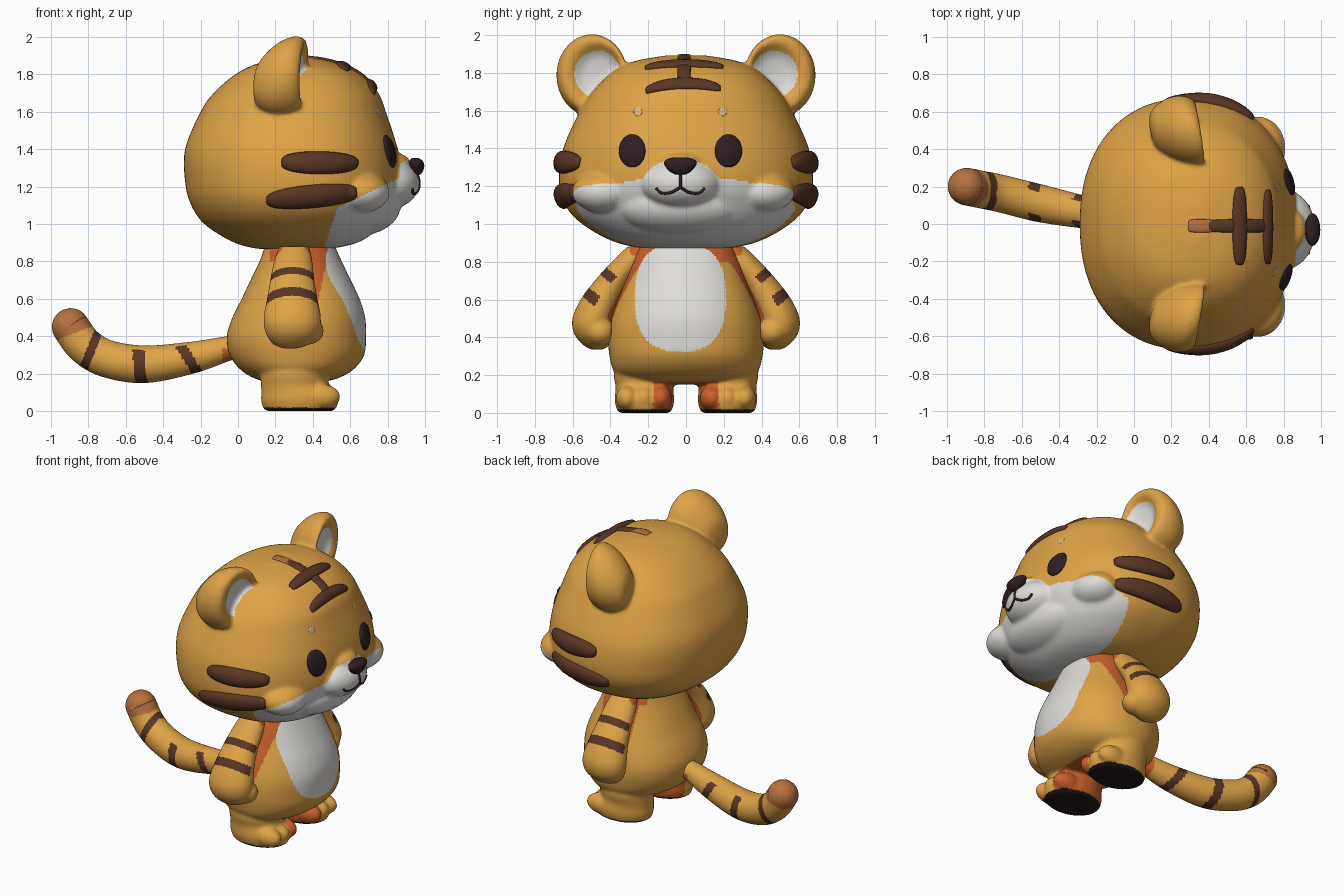
import bpy, bmesh
from math import sin, cos, pi, tau, sqrt
from mathutils import Vector
from mathutils.bvhtree import BVHTree

cube = bpy.data.objects.get("Cube")
if cube:
    bpy.data.objects.remove(cube)


def material(name, *rgb):
    m = bpy.data.materials.new(name)
    m.use_nodes = True
    m.diffuse_color = (*rgb, 1)
    m.node_tree.nodes["Principled BSDF"].inputs["Base Color"].default_value = (*rgb, 1)
    return m


TAN = material("golden fur", .74, .37, .063)
WHITE = material("white fur", .74, .72, .69)
RUST = material("rust fur", .60, .12, .025)
BROWN = material("brown stripe", .10, .036, .018)
DARK = material("dark eye", .028, .013, .016)
TIP = material("tail tip", .47, .165, .05)
SOLE = material("dark sole", .016, .009, .009)
PALE = material("pale spot", .68, .45, .23)
MID = -.03  # the face and belly sit slightly off centre


def finish(name, bm, mats, rule=None):
    """Turn a bmesh into a smooth object, colouring faces by a rule."""
    bmesh.ops.recalc_face_normals(bm, faces=bm.faces)
    bm.normal_update()
    for f in bm.faces:
        f.smooth = True
        if rule:
            f.material_index = mats.index(rule(f.calc_center_median(), f.normal))
    mesh = bpy.data.meshes.new(name)
    bm.to_mesh(mesh)
    bm.free()
    for m in mats:
        mesh.materials.append(m)
    obj = bpy.data.objects.new(name, mesh)
    bpy.context.collection.objects.link(obj)
    return obj


def fuse(name, parts, voxel, rounds, mats, rule):
    """Melt overlapping parts into one soft surface."""
    bm = bmesh.new()
    for part in parts:
        bm.from_mesh(part.data)
        bpy.data.objects.remove(part)
    raw = finish(name + "_raw", bm, [TAN])
    remesh = raw.modifiers.new("remesh", "REMESH")
    remesh.mode, remesh.voxel_size = "VOXEL", voxel
    soften = raw.modifiers.new("soften", "SMOOTH")
    soften.factor, soften.iterations = .5, rounds
    bm = bmesh.new()
    bm.from_object(raw, bpy.context.evaluated_depsgraph_get())
    bpy.data.objects.remove(raw)
    return finish(name, bm, mats, rule)


def skin(name, rings, mats, rule=None):
    """Join rings of points into a closed surface."""
    bm = bmesh.new()
    loops = [[bm.verts.new(p) for p in ring] for ring in rings]
    n = len(loops[0])
    for a, b in zip(loops, loops[1:]):
        for i in range(n):
            j = (i + 1) % n
            bm.faces.new((a[i], a[j], b[j], b[i]))
    for loop, ring in ((loops[0], rings[0]), (loops[-1], rings[-1])):
        pole = bm.verts.new(sum(ring, Vector()) / n)
        for i in range(n):
            bm.faces.new((loop[i], loop[(i + 1) % n], pole))
    return finish(name, bm, mats, rule)


def resample(rows, k=5):
    """Smooth curve through rows of numbers."""
    rows = [Vector(r) for r in rows]
    ext = [rows[0]] + rows + [rows[-1]]
    out = []
    for p, a, b, q in zip(ext, ext[1:], ext[2:], ext[3:]):
        for i in range(k):
            t = i / k
            out.append(a + (b - p) * (t / 2) + (2 * p - 5 * a + 4 * b - q) * (t * t / 2)
                       + (3 * a - p - 3 * b + q) * (t ** 3 / 2))
    return out + [rows[-1]]


def power(v, p):
    return (1 if v > 0 else -1) * abs(v) ** (2 / p)


def loft(name, rows, mat=TAN, n=80, p=2, side=1):
    """Stack of level ovals; each row is z, x, y, x radius, y radius."""
    return skin(name, [[Vector((x + max(rx, .005) * power(cos(tau * i / n), p),
                                side * (y + max(ry, .005) * power(sin(tau * i / n), p)), z))
                        for i in range(n)] for z, x, y, rx, ry in resample(rows)], [mat])


def ball(name, centre, radii):
    bm = bmesh.new()
    bmesh.ops.create_uvsphere(bm, u_segments=48, v_segments=32, radius=1)
    for v in bm.verts:
        v.co = [c + r * k for c, r, k in zip(centre, radii, v.co)]
    return finish(name, bm, [TAN])


# Head: skull, muzzle, chin, nose bridge, cheeks and ears melted together
parts = [loft("skull", [
    (.865, .3, 0, .08, .06), (.87, .3, 0, .21, .22), (.91, .31, 0, .35, .39),
    (1, .295, 0, .475, .55), (1.1, .29, 0, .54, .64), (1.22, .293, 0, .575, .672),
    (1.4, .285, 0, .568, .65), (1.6, .295, 0, .495, .56), (1.7, .31, 0, .44, .495),
    (1.8, .32, 0, .335, .395), (1.86, .32, 0, .21, .28), (1.893, .32, 0, .06, .1)], n=128, p=2.25),
    ball("muzzle", (.8, MID, 1.215), (.17, .215, .135)),
    ball("chin", (.65, MID, 1.1), (.22, .36, .16)),
    ball("nose_bridge", (.81, MID, 1.33), (.11, .12, .055))]
hollows = []
for side in (1, -1):
    parts.append(ball("cheek", (.66, MID / 2 + side * .42, 1.17), (.15, .17, .11)))
    # Ear: cupped back, thick rim, shallow hollow; rows are radius, depth, inward shift
    ear = Vector((.3, side * .5, 1.793))
    hollows.append(ear + Vector((.02, side * -.035, 0)))
    rings = []
    for r, d, shift in resample([(.01, -.215, 0), (.1, -.195, 0), (.17, -.11, 0), (.192, -.02, 0), (.18, .045, .01),
                                 (.15, .055, .025), (.115, .03, .035), (.08, .01, .035), (.01, 0, .035)]):
        ring = []
        for i in range(64):
            out, up = r * .97 * cos(tau * i / 64), r * 1.11 * sin(tau * i / 64)
            ring.append(ear + Vector((d - .17 * out + .03 * up, side * (out - shift), up + min(d, 0) * .25)))
        rings.append(ring)
    parts.append(skin("ear", rings, [TAN]))


def head_mask(c, n):
    if n.x > .3 and any((c - h).length < .125 for h in hollows):
        return WHITE
    snout = c.x > .8 and ((c.y - MID) / .205) ** 2 + ((c.z - 1.2) / .145) ** 2 < 1
    lower = c.x > .46 + .33 * (c.z - .87) and c.z < 1.1 + .48 * (c.x - .56)
    return WHITE if snout or lower else TAN


head = fuse("head", parts, .011, 10, [TAN, WHITE], head_mask)
hb = bmesh.new()
hb.from_mesh(head.data)
tree = BVHTree.FromBMesh(hb)
hb.free()


def marking(name, a, b, toward, width, height, mat, p=.5):
    """Raised rounded mark wrapped on the head along the line a-b."""
    a, b, rings, n = Vector(a), Vector(b), [], 16
    for i in range(1, n):
        t = (1 - cos(pi * i / n)) / 2
        s = sqrt(1 - (2 * t - 1) ** 2) ** p
        hit, nrm, _, _ = tree.ray_cast(a.lerp(b, t), Vector(toward))
        across = nrm.cross(b - a).normalized()
        rings.append([hit + nrm * (height * s * cos(tau * k / n)) + across * (width * s * sin(tau * k / n))
                      for k in range(n)])
    return skin(name, rings, [mat])


# Crown stripes
down, back = (0, 0, -1), (-1, 0, 0)
marking("crown_stripe_rear", (.565, -.22, 3), (.565, .2, 3), down, .042, .022, BROWN)
marking("crown_stripe_front", (.715, -.215, 3), (.715, .185, 3), down, .038, .022, BROWN)
marking("crown_stripe_middle", (.4, -.01, 3), (.74, -.01, 3), down, .036, .012, BROWN, .2)
marking("crown_stripe_end", (.29, -.01, 3), (.43, -.01, 3), down, .036, .008, TIP, .2)

# Nose and mouth
loft("nose", [(1.262, .95, MID, .02, .025), (1.278, .952, MID, .035, .055), (1.31, .955, MID, .041, .083),
              (1.333, .952, MID, .038, .084), (1.349, .948, MID, .024, .055),
              (1.353, .945, MID, .008, .015)], DARK, n=32)


def mouth_line(name, points):
    cu = bpy.data.curves.new(name, "CURVE")
    cu.dimensions, cu.bevel_depth, cu.bevel_resolution, cu.use_fill_caps = "3D", .008, 2, True
    rows = resample(points)
    spline = cu.splines.new("POLY")
    spline.points.add(len(rows) - 1)
    for pt, (y, z) in zip(spline.points, rows):
        pt.co = (*tree.ray_cast(Vector((2, MID + y, z)), Vector(back))[0], 1)
    cu.materials.append(DARK)
    bpy.context.collection.objects.link(bpy.data.objects.new(name, cu))


mouth_line("mouth_centre", [(0, 1.27), (0, 1.23), (0, 1.19)])


# Colour rules for body and arms
def body_mask(c, n):
    if c.z < .165:
        return SOLE if c.z < .018 else RUST if abs(c.y) < .175 else TAN
    if c.x > .35 and abs((c.y - MID) / .24) ** 2.6 + abs((c.z - .61) / .285) ** 2.6 < 1:
        return WHITE
    under_arm = c.z > .38 and abs(n.y) > .6 and .2 < c.x < .38 + .24 * (c.z - .4)
    neck = c.z > .8 and c.x > .17
    return RUST if under_arm or neck else TAN


def arm_mask(c, n):
    y = abs(c.y)
    out = y - .3 - (.8 - c.z) * .75
    s = c.z - .8 * y
    if out > .01 and (abs(s - .4) < .032 or abs(s - .215) < .038):
        return BROWN
    shoulder = c.z > .87 - (abs(c.x - .3) - .06) * 1.2
    return RUST if shoulder or (out < -.02 and n.y * c.y < 0 and abs(n.y) > .75) else TAN


body = [loft("torso", [
    (.15, .3, 0, .1, .18), (.17, .31, 0, .21, .31), (.22, .315, 0, .3, .38),
    (.3, .315, 0, .36, .405), (.4, .312, 0, .372, .412), (.5, .325, 0, .355, .395),
    (.6, .335, 0, .315, .36), (.7, .335, 0, .268, .32), (.8, .335, 0, .22, .285),
    (.9, .33, 0, .18, .24)], n=112, p=2.15)]

for side, tag in ((1, "left"), (-1, "right")):
    # Face details
    y, inward = MID + side * .255, (0, -side, 0)
    marking(tag + "_eye", (2, y, 1.3), (2, y, 1.475), back, .074, .02, DARK, 1)
    y = MID + side * .225
    marking(tag + "_brow_spot", (2, y, 1.572), (2, y, 1.618), back, .024, .003, PALE, 1)
    marking(tag + "_upper_cheek_stripe", (.23, side, 1.33), (.64, side, 1.325), inward, .062, .042, BROWN, .65)
    marking(tag + "_lower_cheek_stripe", (.15, side, 1.125), (.64, side, 1.17), inward, .065, .042, BROWN, .65)
    mouth_line(tag + "_mouth", [(0, 1.195), (side * .05, 1.167), (side * .1, 1.165), (side * .128, 1.19)])

    # Arm and thumb
    upper = loft("arm", [
        (.335, .28, .47, .04, .03), (.36, .285, .475, .1, .07), (.42, .29, .49, .143, .103),
        (.5, .29, .49, .153, .111), (.6, .29, .45, .135, .108), (.7, .29, .385, .118, .098),
        (.8, .295, .3, .103, .093), (.88, .3, .24, .08, .07)], side=side)
    thumb = ball("thumb", (.37, side * .455, .43), (.088, .08, .075))
    fuse(tag + "_arm", [upper, thumb], .01, 6, [TAN, BROWN, RUST], arm_mask)

    # Leg, foot and toes
    body.append(loft("leg", [
        (0, .33, .22, .175, .13), (.015, .33, .22, .195, .145), (.06, .33, .22, .207, .157),
        (.1, .325, .22, .2, .155), (.14, .305, .22, .183, .152), (.2, .3, .225, .18, .158),
        (.3, .3, .22, .18, .15)], side=side))
    for ty in (.135, .22, .31):
        body.append(ball("toe", (.44, side * ty, .077), (.107, .062, .068)))
fuse("body", body, .011, 7, [TAN, WHITE, RUST, SOLE], body_mask)


# Tail with side bands and a coloured tip
def tail_mask(c, n):
    if c.x < -.75 and c.z > .41 + .4 * (c.x + .89):
        return TIP
    if abs(c.x + .06) < .025 and c.z < .335:
        return RUST
    for x, slope, w in ((-.8, .4, .025), (-.53, -.1, .032), (-.27, -.6, .032)):
        if n.z < .8 and abs(c.x - x - slope * (c.z - .29)) < w:
            return BROWN
    return TAN


path = resample([(.1, .02, .36, .05), (-.05, .03, .335, .065), (-.25, .06, .285, .085),
                 (-.5, .11, .25, .1), (-.7, .16, .28, .1), (-.82, .185, .35, .1),
                 (-.895, .2, .45, .1)], 20)
# Rounded end cap
end, aim = path[-1].xyz, Vector((-.25, .04, 1)).normalized()
for i in range(1, 8):
    a = pi / 2 * i / 8
    path.append(Vector((*(end + aim * sin(a) * .1), cos(a) * .1)))
rings = []
for i, row in enumerate(path):
    tangent = (path[min(i + 1, len(path) - 1)] - path[max(i - 1, 0)]).xyz.normalized()
    u = tangent.cross(Vector((0, 1, 0))).normalized()
    v = tangent.cross(u)
    rings.append([row.xyz + (u * cos(tau * k / 64) + v * sin(tau * k / 64)) * row.w for k in range(64)])
skin("tail", rings, [TAN, BROWN, TIP, RUST], tail_mask)
